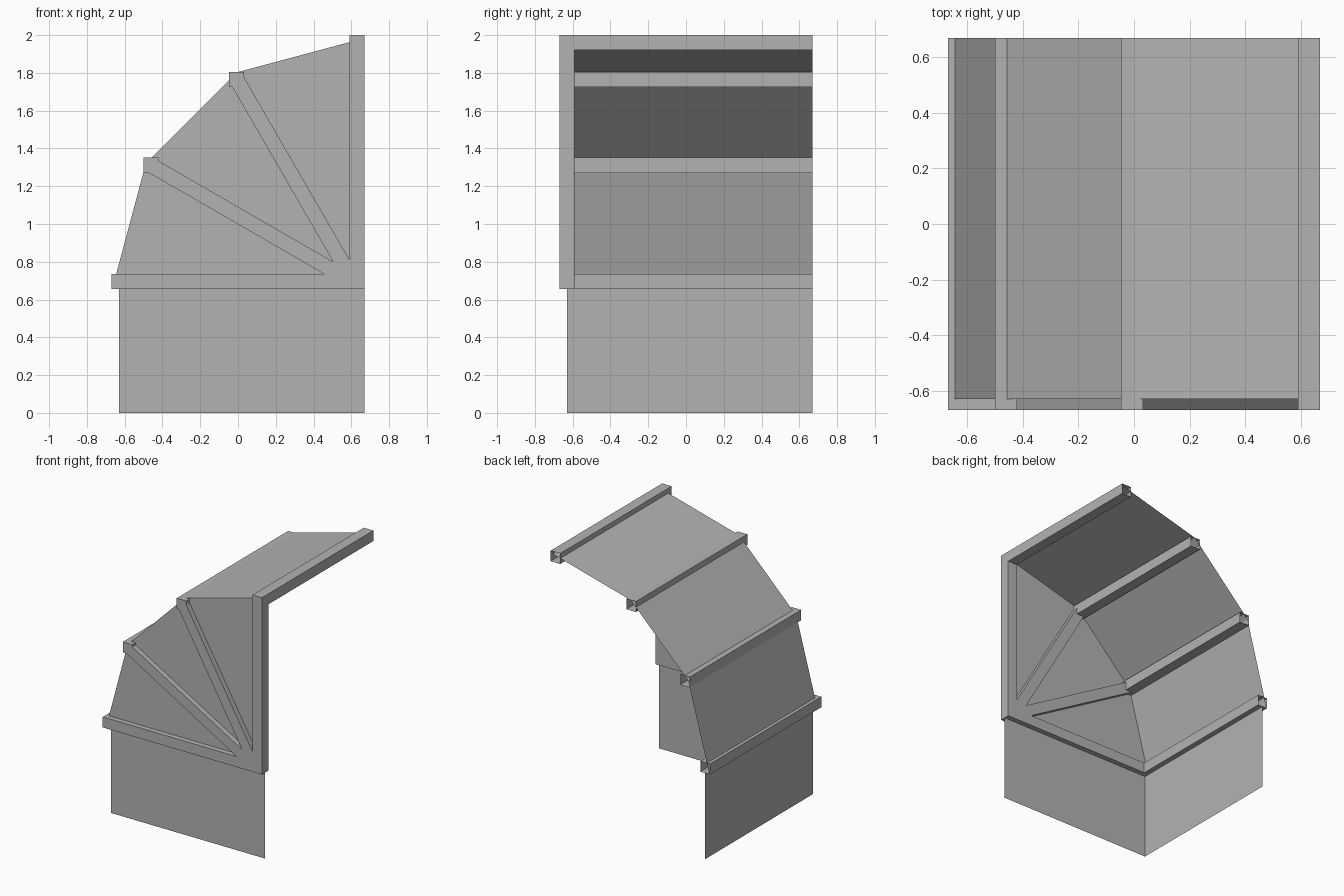
import bpy, bmesh, math
from mathutils import Vector

cube = bpy.data.objects.get("Cube")
if cube:
    bpy.data.objects.remove(cube, do_unlink=True)

grey = bpy.data.materials.new("plain_grey")
grey.use_nodes = True
colour = (0.45, 0.45, 0.45, 1)
grey.diffuse_color = colour
grey.node_tree.nodes["Principled BSDF"].inputs["Base Color"].default_value = colour

EDGE = 0.67          # outer face of the frame
HALF = 0.04          # half the width of a bar
MID = EDGE - HALF    # centre line of the outer bars, and the panel plane
BASE = 0.695         # height of the lowest bar's centre line
TOP = 1.96


def add_object(name, bm):
    mesh = bpy.data.meshes.new(name)
    bm.to_mesh(mesh)
    bm.free()
    mesh.materials.append(grey)
    obj = bpy.data.objects.new(name, mesh)
    bpy.context.collection.objects.link(obj)
    return obj


def bar(name, start, end, open_end=False):
    """Square bar between two points; one edge pair always lies along x/z plane."""
    start, end = Vector(start), Vector(end)
    along = (end - start).normalized()
    side = Vector((1, 0, 0)) if abs(along.y) > 0.5 else Vector((0, 1, 0))
    up = along.cross(side)
    bm = bmesh.new()
    rings = [[bm.verts.new(p + HALF * (a * side + b * up))
              for a, b in ((-1, -1), (1, -1), (1, 1), (-1, 1))] for p in (start, end)]
    for i in range(4):
        j = (i + 1) % 4
        bm.faces.new((rings[0][i], rings[0][j], rings[1][j], rings[1][i]))
    bm.faces.new(rings[0][::-1])
    if not open_end:
        bm.faces.new(rings[1])
    bmesh.ops.recalc_face_normals(bm, faces=bm.faces)
    return add_object(name, bm)


def sheet(name, points):
    """Single flat panel."""
    bm = bmesh.new()
    bm.faces.new([bm.verts.new(p) for p in points])
    return add_object(name, bm)


def arc(centre, radius, degrees):
    a = math.radians(degrees)
    return centre[0] + radius * math.cos(a), centre[1] + radius * math.sin(a)


# Lower walls
low = BASE - HALF
sheet("lower_front_wall", [(-MID, -MID, 0), (EDGE, -MID, 0),
                           (EDGE, -MID, low), (-MID, -MID, low)])
sheet("lower_side_wall", [(-MID, EDGE, 0), (-MID, -MID, 0),
                          (-MID, -MID, low), (-MID, EDGE, low)])

# Faceted hood panels and the fan-shaped front that closes them
hood = [arc((0.655, 0.66), 1.32, d) for d in (180, 150, 120, 90)]
for i, ((x0, z0), (x1, z1)) in enumerate(zip(hood, hood[1:]), 1):
    sheet(f"hood_panel_{i}", [(x0, EDGE, z0), (x0, -MID, z0),
                              (x1, -MID, z1), (x1, EDGE, z1)])
fan = [(0.655, 0.66)] + hood[::-1]
sheet("fan_front_wall", [(x, -MID, z) for x, z in fan])

# Hollow cross bars, open at the back
pivot = (0.613, 0.691)
joints = [(-MID, BASE), arc(pivot, 1.24, 150), arc(pivot, 1.24, 120), (MID, TOP)]
for i, (x, z) in enumerate(joints, 1):
    bar(f"cross_bar_{i}", (x, -EDGE, z), (x, EDGE, z), open_end=True)

# Front frame: sill, post and two spokes
bar("front_sill", (-EDGE, -MID, BASE), (EDGE, -MID, BASE))
bar("front_post", (MID, -MID, low), (MID, -MID, TOP + HALF))
for i, (x, z) in enumerate(joints[1:3], 1):
    bar(f"front_spoke_{i}", (pivot[0], -MID, pivot[1]), (x, -MID, z))
